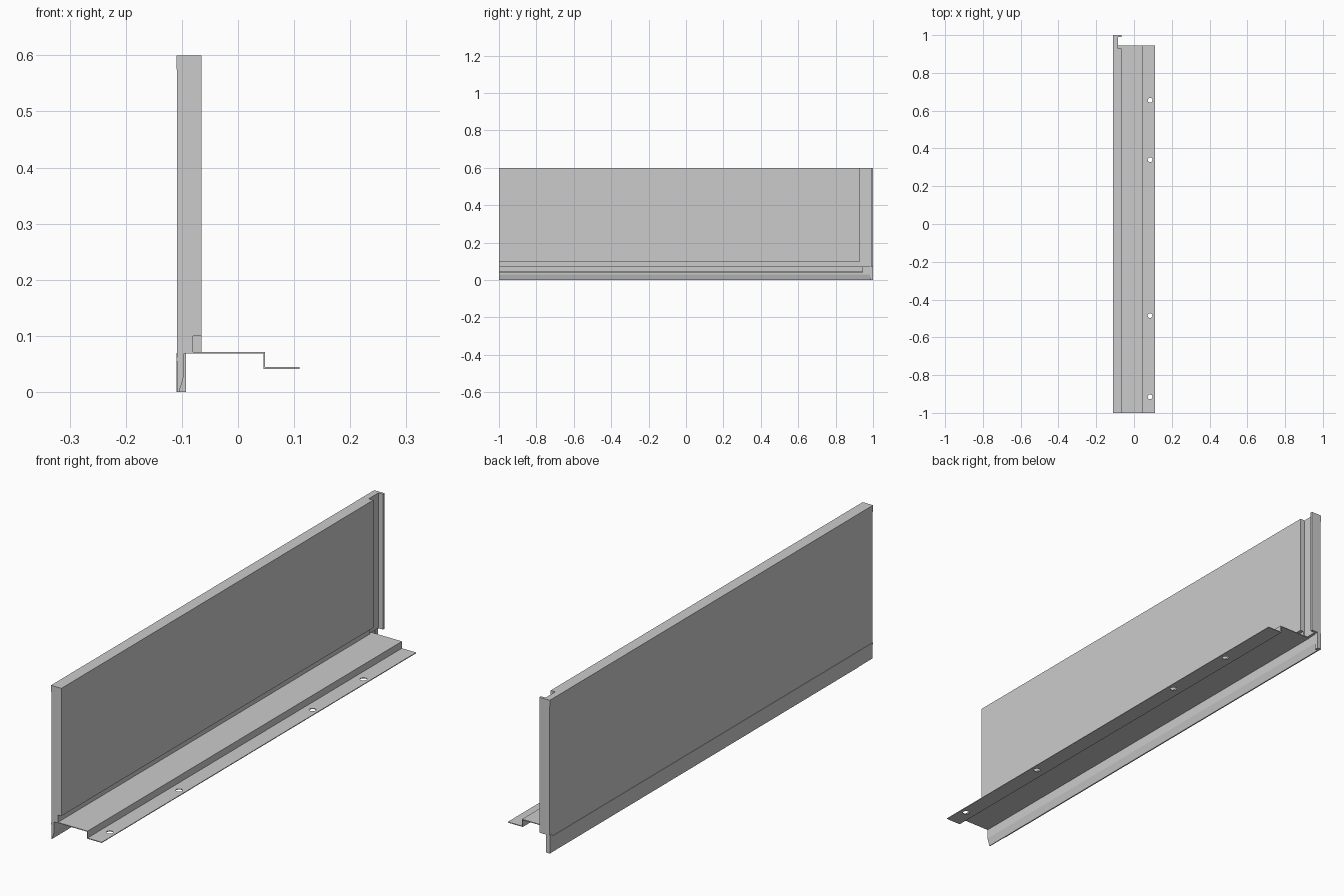
import bpy, bmesh
from mathutils import Matrix

if "Cube" in bpy.data.objects:
    bpy.data.objects.remove(bpy.data.objects["Cube"])


def prism(name, profile, y0, y1):
    """Extrude a closed (x, z) profile along y."""
    bm = bmesh.new()
    face = bm.faces.new([bm.verts.new((x, y0, z)) for x, z in profile])
    ext = bmesh.ops.extrude_face_region(bm, geom=[face])
    verts = [v for v in ext["geom"] if isinstance(v, bmesh.types.BMVert)]
    bmesh.ops.translate(bm, verts=verts, vec=(0, y1 - y0, 0))
    bmesh.ops.recalc_face_normals(bm, faces=bm.faces)
    return to_object(name, bm)


def to_object(name, bm):
    mesh = bpy.data.meshes.new(name)
    bm.to_mesh(mesh)
    bm.free()
    obj = bpy.data.objects.new(name, mesh)
    bpy.context.collection.objects.link(obj)
    return obj


OUT, INSET = -0.11, -0.1085

# Outer skin: shallow recess between the top and bottom bands
skin = [(OUT, 0.6), (OUT, 0.575), (INSET, 0.575), (INSET, 0.062),
        (OUT, 0.062), (OUT, 0.055)]

# Insulated panel with a small step along its lower inner edge
prism("panel_body", skin + [(-0.096, 0.055), (-0.096, 0.07), (-0.08, 0.07),
                            (-0.08, 0.1), (-0.065, 0.1), (-0.065, 0.6)], -1, 0.93)

# End rebate and hooked lip
prism("end_web", skin + [(-0.096, 0.055), (-0.096, 0.07), (-0.085, 0.07),
                         (-0.085, 0.6)], 0.93, 1)
prism("end_hook", [(-0.085, 0.07), (-0.065, 0.07), (-0.065, 0.6), (-0.085, 0.6)],
      0.99, 1)

# Tapered foot, recessed where the neighbouring panel overlaps
for name, x, y0, y1 in (("foot_overlap", INSET, -1, -0.91), ("foot", OUT, -0.91, 1)):
    prism(name, [(x, 0), (-0.105, 0), (-0.096, 0.03), (-0.096, 0.055), (x, 0.055)],
          y0, y1)
prism("foot_end", [(OUT, 0), (-0.093, 0), (-0.093, 0.07), (OUT, 0.07)], 0.985, 1)

# Stepped sheet-metal ledge
t = 0.003
ledge = prism("mounting_ledge", [
    (-0.096, 0.0715), (0.0485, 0.0715), (0.0485, 0.0445), (0.11, 0.0445),
    (0.11, 0.0445 - t), (0.0485 - t, 0.0445 - t), (0.0485 - t, 0.0715 - t),
    (-0.096, 0.0715 - t)], -1, 0.945)

# Screw holes through the lower flange
bm = bmesh.new()
for y in (0.655, 0.34, -0.485, -0.915):
    bmesh.ops.create_cone(bm, cap_ends=True, segments=24, radius1=0.0125,
                          radius2=0.0125, depth=0.05,
                          matrix=Matrix.Translation((0.085, y, 0.043)))
cutter = to_object("screw_hole_cutter", bm)
cutter.hide_render = True
mod = ledge.modifiers.new("screw_holes", "BOOLEAN")
mod.object = cutter
mod.solver = "EXACT"
bpy.context.view_layer.objects.active = ledge
bpy.ops.object.modifier_apply(modifier=mod.name)
bpy.data.objects.remove(cutter)
